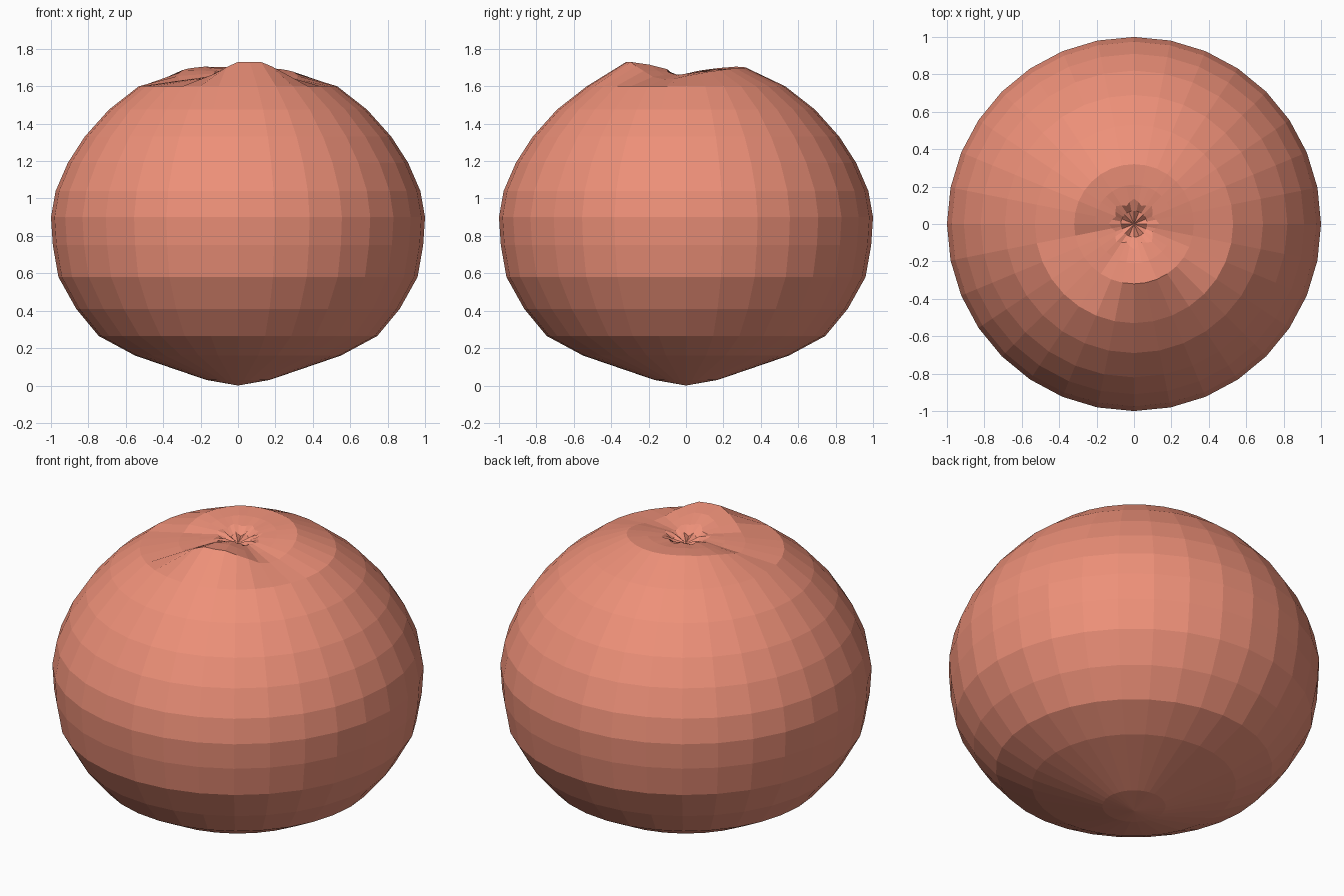
import bpy, bmesh, math

if "Cube" in bpy.data.objects:
    bpy.data.objects.remove(bpy.data.objects["Cube"])

SIDES = 32

# body profile: radius, height, from the underside up to the shoulder
PROFILE = [(0.17, 0.03), (0.55, 0.16), (0.745, 0.265), (0.865, 0.41), (0.96, 0.58),
           (0.99, 0.75), (1.0, 0.9), (0.975, 1.04), (0.91, 1.19), (0.82, 1.33),
           (0.69, 1.475), (0.53, 1.6)]

# height of the lumpy crown around the fruit: angle in degrees, height
CROWN = [(0, 1.655), (25, 1.68), (50, 1.695), (90, 1.70), (125, 1.705), (155, 1.69),
         (178, 1.66), (190, 1.63), (238, 1.64), (258, 1.70), (270, 1.73), (293, 1.73),
         (312, 1.69), (330, 1.64), (345, 1.635), (360, 1.655)]


def crown_height(deg):
    for (a0, z0), (a1, z1) in zip(CROWN, CROWN[1:]):
        if a0 <= deg <= a1:
            return z0 + (z1 - z0) * (deg - a0) / (a1 - a0)


bm = bmesh.new()


def ring(radius, height):
    verts = []
    for i in range(SIDES):
        a = 2 * math.pi * i / SIDES
        r = radius(i) if callable(radius) else radius
        z = height(i) if callable(height) else height
        verts.append(bm.verts.new((r * math.cos(a), r * math.sin(a), z)))
    return verts


def crown(i):
    return crown_height(i * 360 / SIDES)


# round body, lumpy crown, then the puckered dimple
rings = [ring(r, z) for r, z in PROFILE]
rings.append(ring(0.32, crown))
rings.append(ring(0.21, lambda i: 1.68 + 0.7 * (crown(i) - 1.68)))
rings.append(ring(lambda i: 0.12 + 0.015 * math.cos(i * math.pi / 2),
                  lambda i: 1.675 + 0.3 * (crown(i) - 1.68)))
rings.append(ring(0.07, lambda i: 1.65 + 0.012 * math.cos(i * math.pi / 2)))

for low, high in zip(rings, rings[1:]):
    for i in range(SIDES):
        j = (i + 1) % SIDES
        bm.faces.new((low[i], low[j], high[j], high[i]))

# closing fans at the bottom tip and dimple centre
bottom = bm.verts.new((0, 0, 0))
top = bm.verts.new((0, 0, 1.63))
for i in range(SIDES):
    j = (i + 1) % SIDES
    bm.faces.new((bottom, rings[0][j], rings[0][i]))
    bm.faces.new((top, rings[-1][i], rings[-1][j]))

mesh = bpy.data.meshes.new("fruit")
bm.to_mesh(mesh)
bm.free()
fruit = bpy.data.objects.new("fruit", mesh)
bpy.context.collection.objects.link(fruit)

skin = bpy.data.materials.new("red_skin")
skin.diffuse_color = (0.85, 0.28, 0.19, 1)
skin.use_nodes = True
skin.node_tree.nodes["Principled BSDF"].inputs["Base Color"].default_value = skin.diffuse_color
mesh.materials.append(skin)
